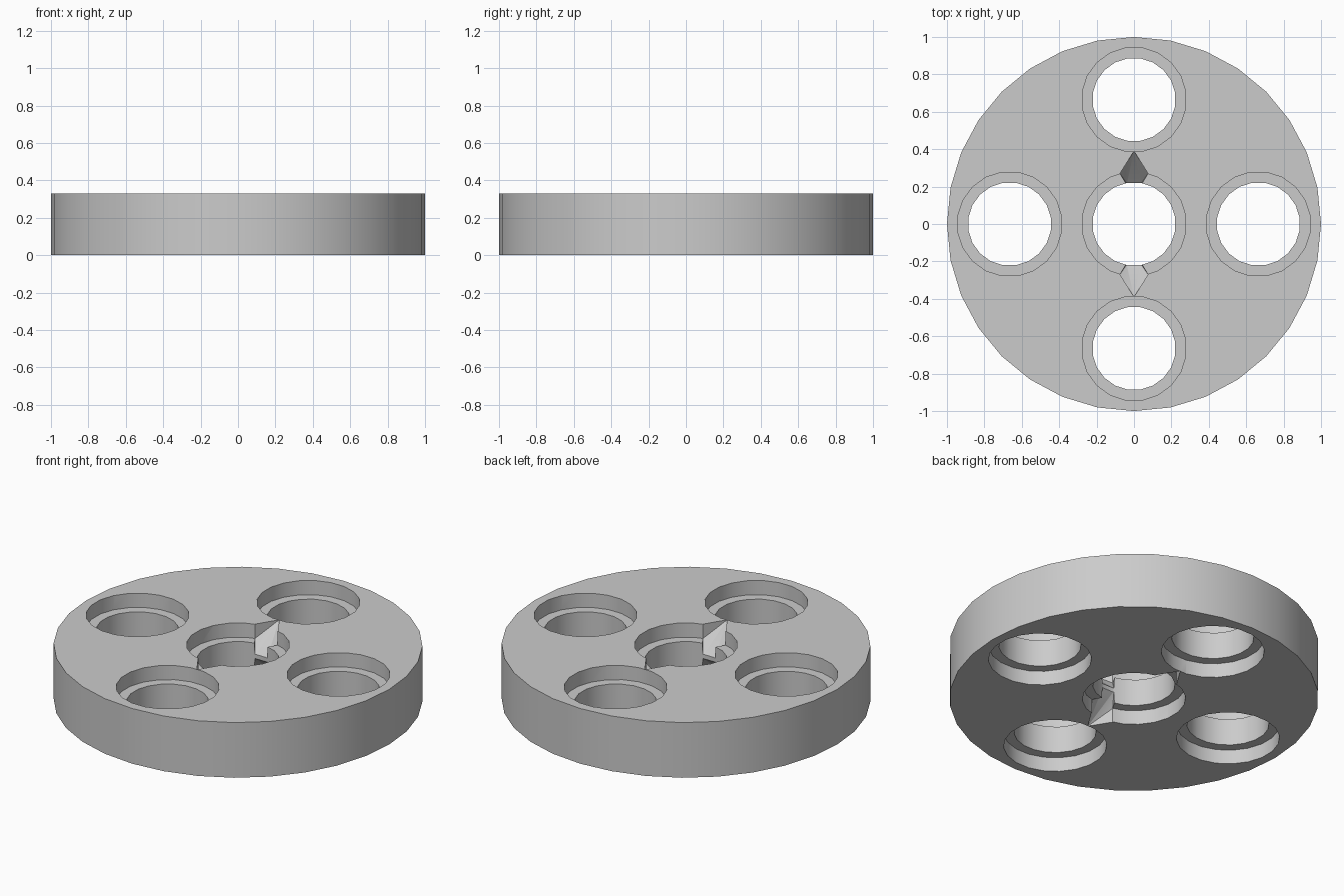
import bpy
import bmesh
from math import pi
from mathutils import Matrix, Vector

default = bpy.data.objects.get("Cube")
if default:
    bpy.data.objects.remove(default, do_unlink=True)

HEIGHT = 0.33      # disc thickness
RECESS = 0.085     # depth of each bearing recess
SPACING = 0.665    # distance of outer holes from the centre

grey = bpy.data.materials.new("mid grey")
grey.use_nodes = True
colour = (0.6, 0.6, 0.6, 1)
grey.diffuse_color = colour
grey.node_tree.nodes["Principled BSDF"].inputs["Base Color"].default_value = colour


def make_object(name, bm):
    mesh = bpy.data.meshes.new(name)
    bmesh.ops.recalc_face_normals(bm, faces=bm.faces)
    bm.to_mesh(mesh)
    bm.free()
    mesh.materials.append(grey)
    obj = bpy.data.objects.new(name, mesh)
    bpy.context.collection.objects.link(obj)
    return obj


def cylinder(name, radius, low, high, sides, x=0, y=0, turn=0):
    bm = bmesh.new()
    place = Matrix.Translation((x, y, (low + high) / 2)) @ Matrix.Rotation(turn, 4, "Z")
    bmesh.ops.create_cone(bm, cap_ends=True, segments=sides, radius1=radius,
                          radius2=radius, depth=high - low, matrix=place)
    return make_object(name, bm)


def notch(name, side, flip):
    """Pointed notch running from the disc face down into the centre hole."""
    half = [(0.0, 0.39, HEIGHT), (0.075, 0.27, HEIGHT), (0.0, 0.39, HEIGHT + 0.05),
            (0.075, 0.27, HEIGHT + 0.05), (0.075, 0.27, HEIGHT - RECESS),
            (0.04, 0.217, HEIGHT / 2 + 0.01), (0.04, 0.2, HEIGHT + 0.05)]
    points = {(sx * x, side * y, HEIGHT - z if flip else z)
              for x, y, z in half for sx in (1, -1)}
    bm = bmesh.new()
    verts = [bm.verts.new(Vector(p)) for p in sorted(points)]
    hull = bmesh.ops.convex_hull(bm, input=verts)
    spare = {v for v in hull["geom_interior"] if isinstance(v, bmesh.types.BMVert)}
    bmesh.ops.delete(bm, geom=list(spare), context="VERTS")
    return make_object(name, bm)


def cut(target, cutter):
    cutter.hide_render = True
    mod = target.modifiers.new("cut", "BOOLEAN")
    mod.operation = "DIFFERENCE"
    mod.solver = "EXACT"
    mod.object = cutter
    bpy.context.view_layer.objects.active = target
    bpy.ops.object.modifier_apply(modifier=mod.name)
    bpy.data.objects.remove(cutter, do_unlink=True)


# Round body
disc = cylinder("disc_body", 1.0, 0, HEIGHT, 32)

# Five through holes, each with a wider recess on both faces
for x, y in ((0, 0), (1, 0), (-1, 0), (0, 1), (0, -1)):
    x, y = x * SPACING, y * SPACING
    turn = pi / 20
    cut(disc, cylinder("hole_cutter", 0.223, -0.1, HEIGHT + 0.1, 20, x, y, turn))
    cut(disc, cylinder("top_recess", 0.28, HEIGHT - RECESS, HEIGHT + 0.1, 20, x, y, turn))
    cut(disc, cylinder("bottom_recess", 0.28, -0.1, RECESS, 20, x, y, turn))

# Pointed notches on the centre hole, front and back, both faces
for side in (1, -1):
    for flip in (False, True):
        cut(disc, notch("notch_cutter", side, flip))

# Smooth round walls with crisp rims
bpy.ops.object.select_all(action="DESELECT")
disc.select_set(True)
bpy.context.view_layer.objects.active = disc
bpy.ops.object.shade_smooth_by_angle(angle=pi / 6)
